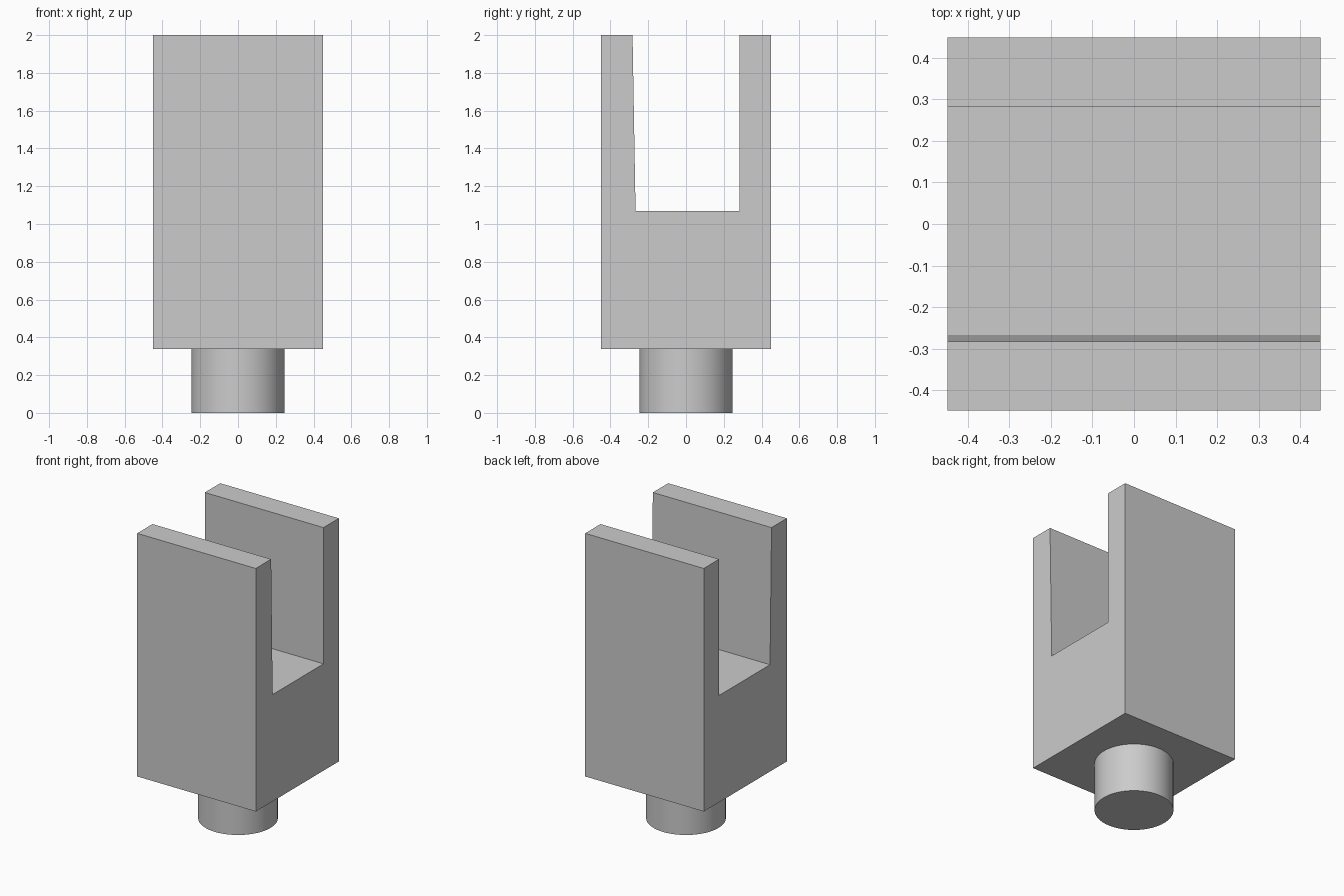
import bpy
import bmesh

cube = bpy.data.objects.get("Cube")
if cube:
    bpy.data.objects.remove(cube, do_unlink=True)

grey = bpy.data.materials.new("light_grey")
grey.use_nodes = True
COLOUR = (0.6, 0.6, 0.6, 1)
grey.diffuse_color = COLOUR
grey.node_tree.nodes["Principled BSDF"].inputs["Base Color"].default_value = COLOUR

HALF = 0.449      # half width of the square block
BASE_Z = 0.337    # underside of the block
SLOT_Z = 1.068    # floor of the slot
SLOT_Y = 0.283    # half width of the slot opening
TOP_Z = 2.0

# Forked block: a side profile extruded across x
profile = [(-HALF, BASE_Z), (HALF, BASE_Z), (HALF, TOP_Z), (SLOT_Y, TOP_Z),
           (SLOT_Y, SLOT_Z), (-0.267, SLOT_Z), (-SLOT_Y, TOP_Z), (-HALF, TOP_Z)]
bm = bmesh.new()
side = bm.faces.new([bm.verts.new((-HALF, y, z)) for y, z in profile])
sweep = bmesh.ops.extrude_face_region(bm, geom=[side])
moved = [v for v in sweep["geom"] if isinstance(v, bmesh.types.BMVert)]
bmesh.ops.translate(bm, verts=moved, vec=(2 * HALF, 0, 0))
bmesh.ops.recalc_face_normals(bm, faces=bm.faces)
mesh = bpy.data.meshes.new("forked_block")
bm.to_mesh(mesh)
bm.free()
block = bpy.data.objects.new("forked_block", mesh)
bpy.context.collection.objects.link(block)
mesh.materials.append(grey)

# Round mounting stem below the block
bpy.ops.mesh.primitive_cylinder_add(vertices=64, radius=0.247, depth=BASE_Z,
                                    location=(0, 0, BASE_Z / 2))
stem = bpy.context.object
stem.name = "round_stem"
stem.data.materials.append(grey)
bpy.ops.object.shade_smooth_by_angle()
